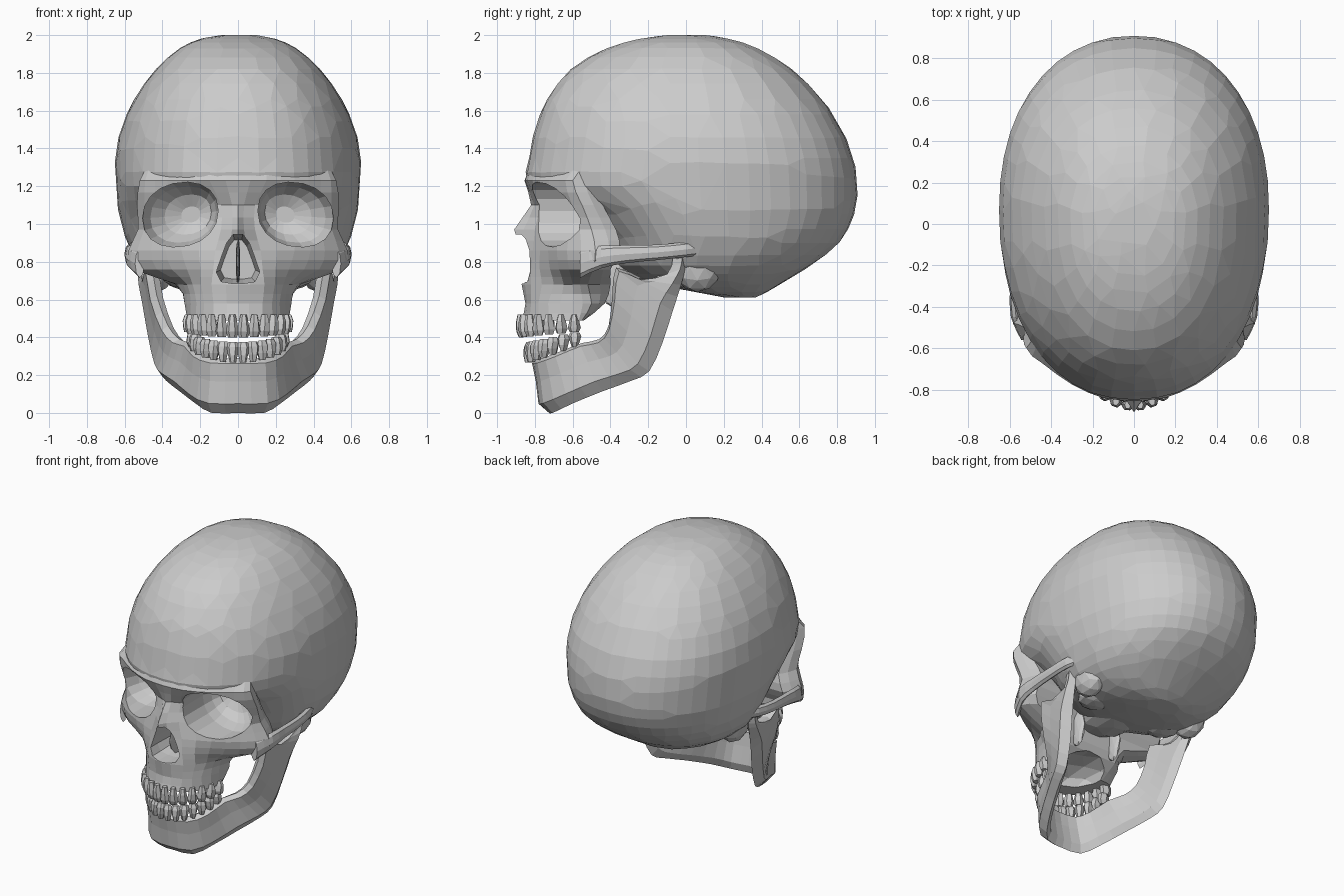
import bpy, bmesh, math
from mathutils import Vector, Matrix

if "Cube" in bpy.data.objects:
    bpy.data.objects.remove(bpy.data.objects["Cube"])


def refine(seq):
    """Insert smooth interpolated midpoints between the points of a path."""
    out, n = [], len(seq)
    for i in range(n - 1):
        a, b = seq[i], seq[i + 1]
        p, q = seq[max(i - 1, 0)], seq[min(i + 2, n - 1)]
        out += [a, (a + b) * 0.5625 - (p + q) * 0.0625]
    return out + [seq[-1]]


def refine_rows(rows):
    return [list(r) for r in zip(*[refine(c) for c in zip(*rows)])]


def flip(p):
    return Vector((-p.x, p.y, p.z))


def power(c, e):
    return math.copysign(abs(c) ** e, c)


def loft(bm, rings):
    rows = [[bm.verts.new(p) for p in r] for r in rings]
    n = len(rows[0])
    for a, b in zip(rows, rows[1:]):
        for i in range(n):
            bm.faces.new((a[i], a[(i + 1) % n], b[(i + 1) % n], b[i]))
    bm.faces.new(rows[0])
    bm.faces.new(rows[-1])


def blob(bm, c, r):
    m = Matrix.Translation(c) @ Matrix.Diagonal((*r, 1))
    bmesh.ops.create_icosphere(bm, subdivisions=2, radius=1, matrix=m)


def finish(name, bm, helper=False):
    bmesh.ops.recalc_face_normals(bm, faces=bm.faces)
    me = bpy.data.meshes.new(name)
    bm.to_mesh(me)
    bm.free()
    ob = bpy.data.objects.new(name, me)
    bpy.context.collection.objects.link(ob)
    if helper:
        ob.hide_render = True
        ob.display_type = 'WIRE'
    return ob


def cut(ob, cutters):
    for c in cutters:
        m = ob.modifiers.new("cut", 'BOOLEAN')
        m.operation = 'DIFFERENCE'
        m.solver = 'EXACT'
        m.object = c


# Braincase: horizontal egg rings (z, front y, back y, half width, y of widest point)
levels = [(2.0, -.10, .10, .09, 0), (1.98, -.25, .23, .20, 0), (1.93, -.42, .38, .31, .01),
          (1.82, -.61, .56, .435, .03), (1.66, -.735, .72, .55, .05), (1.5, -.80, .825, .62, .06),
          (1.35, -.83, .885, .65, .07), (1.2, -.835, .908, .645, .07), (1.05, -.60, .89, .63, .08),
          (.9, -.45, .81, .585, .1), (.78, -.38, .66, .52, .1), (.70, -.22, .53, .42, .12),
          (.64, .04, .43, .27, .2), (.612, .20, .37, .12, .28)]
rings = []
for z, yf, yb, w, yc in levels:
    ring = []
    for i in range(44):
        a = 2 * math.pi * i / 44
        c, s = math.cos(a), math.sin(a)
        e = .91 if c > 0 or z > 1.1 else 1
        ring.append(Vector((w * power(s, e), yc + power(c, e) * ((yb - yc) if c > 0 else (yc - yf)), z)))
    rings.append(ring)
bm = bmesh.new()
loft(bm, refine_rows(rings))
braincase = finish("braincase", bm)
dec = braincase.modifiers.new("facets", 'DECIMATE')   # irregular low-poly facets
dec.ratio = .45

# Face: half outlines from midline to back of the cheek, per height
outlines = {
    1.32: [(0, -.81), (.15, -.785), (.30, -.70), (.42, -.59), (.47, -.52), (.40, -.42)],
    1.23: [(0, -.855), (.15, -.84), (.30, -.775), (.44, -.675), (.52, -.60), (.47, -.48)],
    1.10: [(0, -.82), (.09, -.78), (.30, -.73), (.43, -.65), (.535, -.55), (.475, -.44)],
    .97: [(0, -.91), (.09, -.80), (.30, -.72), (.44, -.62), (.53, -.50), (.475, -.37)],
    .86: [(0, -.86), (.12, -.81), (.30, -.73), (.46, -.63), (.58, -.48), (.52, -.35)],
    .76: [(0, -.85), (.13, -.82), (.27, -.72), (.43, -.62), (.555, -.49), (.48, -.40)],
    .68: [(0, -.87), (.14, -.82), (.24, -.70), (.29, -.60), (.33, -.52), (.25, -.40)],
    .58: [(0, -.85), (.13, -.82), (.22, -.73), (.27, -.60), (.28, -.50), (.20, -.43)],
    .49: [(0, -.87), (.13, -.83), (.23, -.72), (.265, -.60), (.26, -.55), (.18, -.54)],
}
halves = [refine([Vector((x, y, z)) for x, y in pts]) for z, pts in outlines.items()]
bm = bmesh.new()
loft(bm, [h + [flip(p) for p in h[:0:-1]] for h in refine_rows(halves)])
face = finish("face_bones", bm)

# Eye sockets: rounded cones narrowing backward and inward
sockets = []
for s in (-1, 1):
    rings = []
    for y, k, cx in [(-1.1, 1, .305), (-.55, 1, .305), (-.47, .87, .29), (-.41, .62, .265), (-.375, .25, .25)]:
        ring = []
        for i in range(18):
            a = 2 * math.pi * i / 18
            u, v = power(math.cos(a), .92) * .20 * k, power(math.sin(a), .92) * .17 * k
            ring.append(Vector((s * (cx + u), y, 1.05 + v - .1 * u)))
        rings.append(ring)
    bm = bmesh.new()
    loft(bm, rings)
    sockets.append(finish("socket_cutter", bm, True))

# Nasal opening: pear-shaped prism
pear = [(.025, .945), (.06, .90), (.09, .82), (.115, .745), (.09, .695), (.03, .685)]
pear += [(-x, z) for x, z in reversed(pear)]
bm = bmesh.new()
loft(bm, [[Vector((x * k, y, .8 + (z - .8) * k)) for x, z in pear] for y, k in ((-1.1, 1), (-.75, 1), (-.55, .8))])
nose = finish("nose_cutter", bm, True)

# Palate hollow
bm = bmesh.new()
blob(bm, (0, -.52, .48), (.18, .25, .12))
palate = finish("palate_cutter", bm, True)
cut(face, sockets + [nose, palate])
cut(braincase, sockets)

# Nasal septum
bm = bmesh.new()
blob(bm, (0, -.64, .80), (.012, .14, .13))
finish("nasal_septum", bm)

# Cheek arches, swept oval bars
bm = bmesh.new()
path = refine([Vector(p) for p in [(.52, -.56, .79), (.57, -.45, .825), (.575, -.32, .84),
                                   (.575, -.15, .85), (.56, 0, .865), (.51, .12, .88)]])
for s in (-1, 1):
    rings = []
    for j, p in enumerate(path):
        h = .075 - .035 * math.sin(math.pi * min(1, j / 7) / 2)
        rings.append([Vector((s * (p.x + .025 * math.cos(a)), p.y, p.z + h * math.sin(a)))
                      for a in [math.pi * i / 4 for i in range(8)]])
    loft(bm, rings)
finish("cheek_arches", bm)

# Skull base: mastoids, occipital condyles, pterygoid plates and central block
bm = bmesh.new()
for s in (-1, 1):
    blob(bm, (s * .42, .06, .77), (.09, .13, .13))
    blob(bm, (s * .13, .10, .68), (.05, .09, .04))
    blob(bm, (s * .15, -.39, .70), (.025, .07, .14))
    blob(bm, (s * .28, -.05, .72), (.12, .12, .06))
blob(bm, (0, -.20, .76), (.18, .28, .09))
finish("skull_base", bm)

# Lower jaw: sections between a lower/rear edge and an upper/front edge
stations = [((0, -.725, 0), (0, -.785, .29)), ((.14, -.705, .0), (.13, -.76, .29)),
            ((.225, -.60, .05), (.205, -.68, .32)), ((.31, -.44, .115), (.25, -.55, .37)),
            ((.38, -.29, .17), (.31, -.46, .39)), ((.41, -.195, .22), (.37, -.41, .46)),
            ((.435, -.125, .37), (.43, -.39, .62)), ((.465, -.07, .54), (.455, -.37, .77)),
            ((.485, -.025, .68), (.47, -.25, .71)), ((.49, -.005, .76), (.475, -.10, .73)),
            ((.49, .0, .82), (.48, -.07, .82))]
low = refine([Vector(b) for b, t in stations])
top = refine([Vector(t) for b, t in stations])
mid = [(a + b) / 2 for a, b in zip(low, top)]
shape = [(0, 0), (.2, .045), (.6, .035), (.93, .035), (1, 0), (.93, -.035), (.6, -.03), (.18, -.03)]
half = []
for i, (b, t) in enumerate(zip(low, top)):
    tangent = mid[min(i + 1, len(mid) - 1)] - mid[max(i - 1, 0)] if i else Vector((1, 0, 0))
    n = tangent.cross(t - b).normalized()
    half.append([b.lerp(t, s) + n * o for s, o in shape])
bm = bmesh.new()
loft(bm, [[flip(p) for p in r] for r in half[:0:-1]] + half)
finish("lower_jaw", bm)


# Teeth: tapered six-sided pegs around an arch
def teeth(name, rx, ry, root, tip, root_rise, tip_rise):
    bm = bmesh.new()
    for i in range(14):
        a = math.radians(-86 + 172 * i / 13)
        k = 1 - math.cos(a)
        c = Vector((rx * math.sin(a), -.57 - ry * math.cos(a), 0))
        out = Vector((math.sin(a), -math.cos(a), 0))
        side = Vector((math.cos(a), math.sin(a), 0))
        z0, z1 = root + root_rise * k, tip + tip_rise * k
        rings = []
        for f, w, d in [(0, .5, .7), (.35, .8, 1), (.75, 1.08, .9), (1, .75, .4 + .4 * k)]:
            rings.append([c + side * (.032 * w * math.cos(q)) + out * ((.03 + .015 * k) * d * math.sin(q))
                          + Vector((0, 0, z0 + (z1 - z0) * f)) for q in [math.pi * j / 3 for j in range(6)]])
        loft(bm, rings)
    finish(name, bm)


teeth("upper_teeth", .255, .305, .52, .40, 0, .03)
teeth("lower_teeth", .235, .265, .265, .375, .09, .055)
